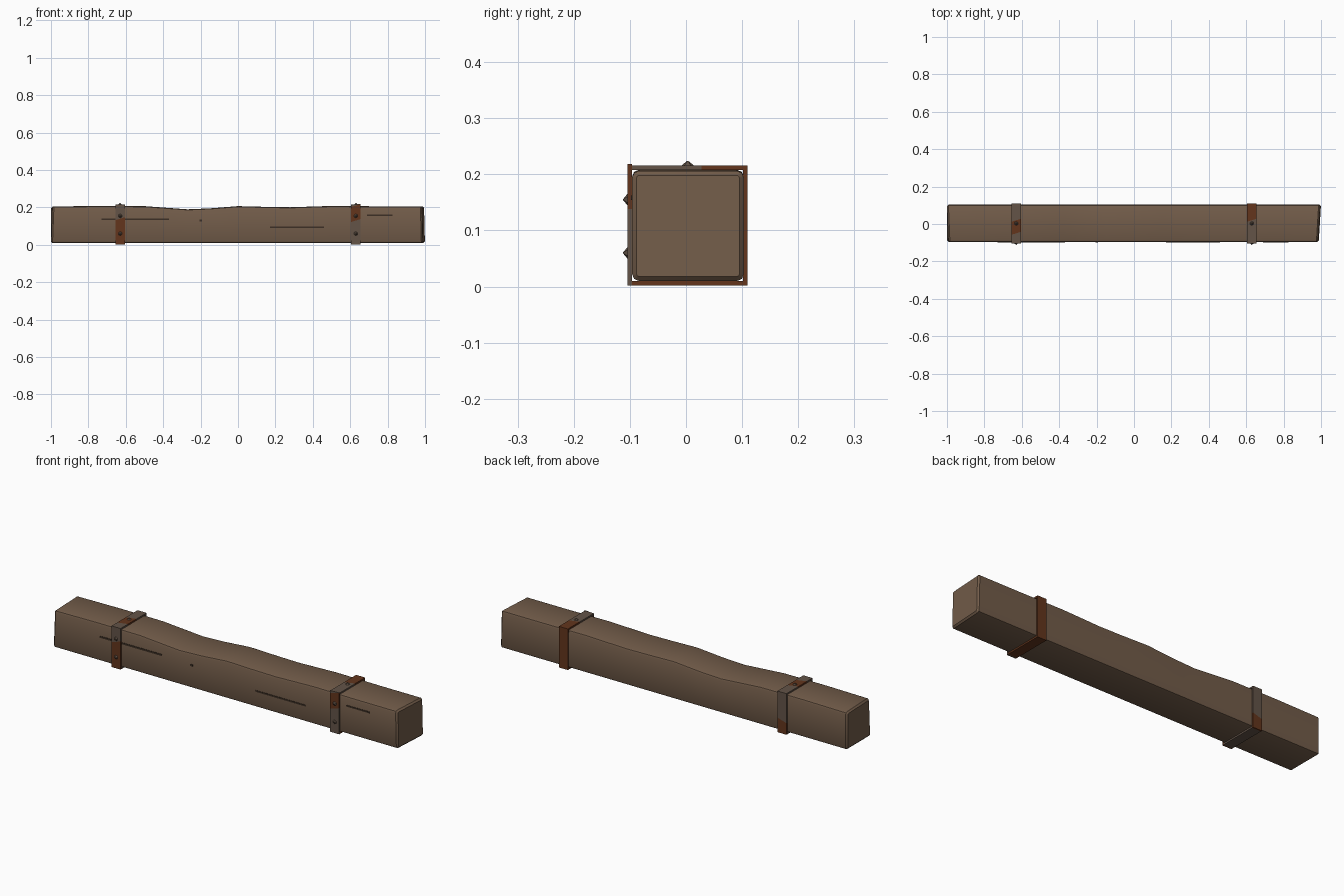
import bpy, bmesh, math
from mathutils import Vector, Matrix

if "Cube" in bpy.data.objects:
    bpy.data.objects.remove(bpy.data.objects["Cube"])

def mat(name, c):
    m = bpy.data.materials.new(name)
    m.diffuse_color = (*c, 1)
    m.use_nodes = True
    m.node_tree.nodes["Principled BSDF"].inputs["Base Color"].default_value = m.diffuse_color
    return m

WOOD = mat("weathered wood", (0.17, 0.108, 0.068))
CRACK = mat("dark crack", (0.045, 0.028, 0.018))
IRON = mat("dull iron", (0.125, 0.088, 0.064))
RUST = mat("rust", (0.125, 0.036, 0.012))

def finish(bm, name, mats, smooth=False):
    bmesh.ops.recalc_face_normals(bm, faces=bm.faces)
    me = bpy.data.meshes.new(name)
    bm.to_mesh(me)
    bm.free()
    ob = bpy.data.objects.new(name, me)
    bpy.context.collection.objects.link(ob)
    for m in mats:
        me.materials.append(m)
    if smooth:
        bpy.context.view_layer.objects.active = ob
        ob.select_set(True)
        bpy.ops.object.shade_smooth_by_angle(angle=math.radians(40))
        ob.select_set(False)
    return ob

# Beam: rounded square section lofted along x, with a worn, wavy top
Y0, Y1, Z0, R = -0.096, 0.103, 0.010, 0.012
STATIONS = [(-1, .205), (-.75, .208), (-.5, .207), (-.38, .198), (-.27, .190), (-.15, .195),
            (0, .207), (.15, .203), (.28, .201), (.5, .208), (.75, .206), (1, .206)]

def section(x, top, inset=0.0):
    pts = []
    corners = [(Y1 - R, top - R, 0), (Y0 + R, top - R, 90), (Y0 + R, Z0 + R, 180), (Y1 - R, Z0 + R, 270)]
    for cy, cz, a0 in corners:
        for k in range(3):
            a = math.radians(a0 + 45 * k)
            r = R - inset
            y, z = cy + r * math.cos(a), cz + r * math.sin(a)
            # ends are cut slightly out of square
            skew = 0
            if x < -.9:
                skew = .008 * (z / .2) * (0.5 - y / .2)
            elif x > .9:
                skew = -.012 * (0.5 - y / .2) - .005 * z / .2
            pts.append((x + skew, y, z))
    return pts

bm = bmesh.new()
rings = [section(-1, .205, .008)] + [section(x if abs(x) < 1 else x * .992, t) for x, t in STATIONS] + [section(1, .206, .008)]
loops = [[bm.verts.new(p) for p in ring] for ring in rings]
for a, b in zip(loops, loops[1:]):
    for i in range(12):
        j = (i + 1) % 12
        bm.faces.new((a[i], a[j], b[j], b[i]))
bm.faces.new(loops[0])
bm.faces.new(loops[-1])
finish(bm, "wooden_beam", [WOOD], True)

# Cracks: thin dark slivers on the front
for i, (x0, x1, z, h) in enumerate([(-.73, -.37, .137, .009), (.17, .46, .095, .008),
                                    (.69, .825, .158, .008), (-.207, -.193, .13, .010)]):
    bm = bmesh.new()
    bmesh.ops.create_cube(bm, size=1, matrix=Matrix.Translation(((x0 + x1) / 2, Y0, z))
                          @ Matrix.Diagonal((x1 - x0, .004, h, 1)))
    finish(bm, f"crack_{i + 1}", [CRACK])

# Iron straps: four plates each; rusty range given per side along its length
SY0, SY1, SZ0, SZ1, T, W = -.104, .110, .002, .216, .008, .052

def strap_plate(name, x, side, lo, hi):
    """lo..hi is the rusted stretch along the plate"""
    upright = side in ("front", "back")
    a, b = (SZ0, SZ1) if upright else (SY0 + T, SY1 - T)
    n0 = {"front": SY0, "back": SY1 - T, "top": SZ1 - T, "bottom": SZ0}[side]
    cuts = [a] + [c for c in (lo, hi) if a + .003 < c < b - .003] + [b]
    bm = bmesh.new()
    loops = []
    for k, c in enumerate(cuts):
        slant = .008 if 0 < k < len(cuts) - 1 else 0
        ring = []
        for dx, n in ((-1, n0), (1, n0), (1, n0 + T), (-1, n0 + T)):
            s = c + dx * slant
            ring.append(bm.verts.new((x + dx * W / 2, n, s) if upright else (x + dx * W / 2, s, n)))
        loops.append(ring)
    for k in range(len(cuts) - 1):
        rusty = lo <= (cuts[k] + cuts[k + 1]) / 2 <= hi
        faces = [(loops[k][i], loops[k][(i + 1) % 4], loops[k + 1][(i + 1) % 4], loops[k + 1][i]) for i in range(4)]
        if k == 0:
            faces.append(loops[0])
        if k == len(cuts) - 2:
            faces.append(loops[-1])
        for f in faces:
            bm.faces.new(f).material_index = int(rusty)
    finish(bm, f"{name}_{side}", [IRON, RUST])

STRAPS = {
    "left_strap": (-.63, {"front": (0, .14), "back": (0, .07), "top": (-.05, .02), "bottom": (1, 2)}),
    "right_strap": (.63, {"front": (.13, .21), "back": (0, .3), "top": (.02, .2), "bottom": (-1, 1)}),
}
for name, (x, sides) in STRAPS.items():
    for side, (lo, hi) in sides.items():
        strap_plate(name, x, side, lo, hi)
    # Pointed rivets: two on the front, one on top
    spots = [((x, SY0, .06), (0, -1, 0)), ((x, SY0, .155), (0, -1, 0)), ((x, .003, SZ1), (0, 0, 1))]
    for i, (p, d) in enumerate(spots):
        d = Vector(d)
        bm = bmesh.new()
        rot = d.to_track_quat('Z', 'Y').to_matrix().to_4x4()
        bmesh.ops.create_cone(bm, cap_ends=True, segments=6, radius1=.012, radius2=.001, depth=.009,
                              matrix=Matrix.Translation(Vector(p) + d * .0035) @ rot)
        finish(bm, f"{name}_rivet_{i + 1}", [IRON])
